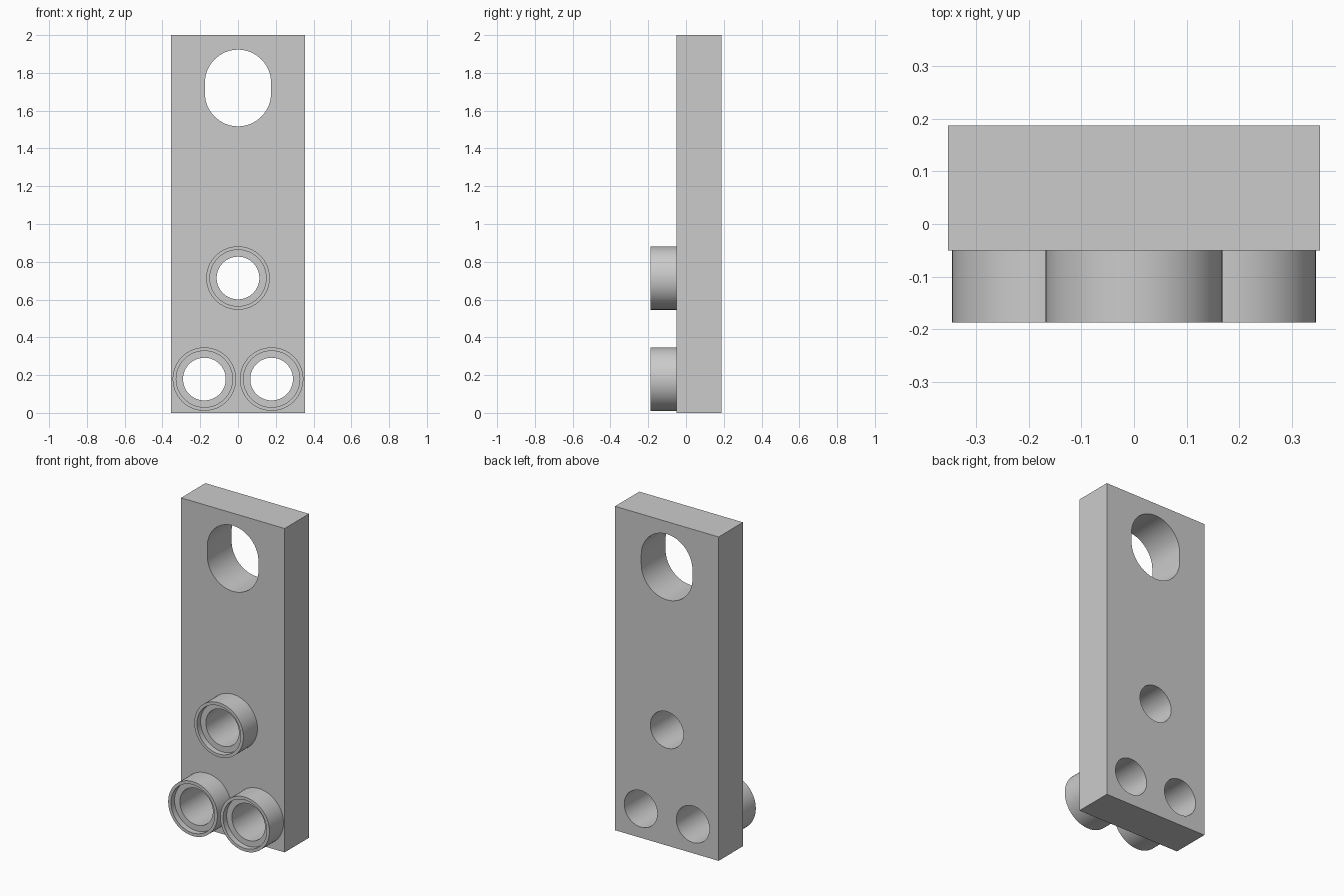
import bpy, bmesh, math
from mathutils import Matrix, Vector

cube = bpy.data.objects.get("Cube")
if cube:
    bpy.data.objects.remove(cube, do_unlink=True)

GREY = (0.6, 0.6, 0.6, 1.0)
mat = bpy.data.materials.new("plain grey")
mat.use_nodes = True
mat.diffuse_color = GREY
mat.node_tree.nodes["Principled BSDF"].inputs["Base Color"].default_value = GREY

HALF_WIDTH, HEIGHT = 0.354, 2.0
FRONT, BACK = -0.05, 0.187          # plate faces
BOSS_FRONT = -0.187
BORE, LIP, OUTER = 0.113, 0.149, 0.168
RECESS = 0.035
SEGMENTS = 64
bosses = {"upper_boss": (0, 0.714),
          "left_boss": (0.178, 0.179),
          "right_boss": (-0.178, 0.179)}


def rounded_loop(cx, cz, radius, stretch=0.0):
    """Circle points, with the two halves pulled apart to make a slot."""
    points = []
    for half, start in ((1, 0), (-1, math.pi)):
        for i in range(SEGMENTS // 2 + 1):
            a = start + math.pi * i / (SEGMENTS // 2)
            if stretch == 0 and i == SEGMENTS // 2:
                continue
            points.append((cx + radius * math.cos(a),
                           cz + radius * math.sin(a) + half * stretch))
    return points


def finish(obj):
    """Weld, face outwards, colour and shade."""
    bm = bmesh.new()
    bm.from_mesh(obj.data)
    bmesh.ops.remove_doubles(bm, verts=bm.verts, dist=0.0002)
    bmesh.ops.recalc_face_normals(bm, faces=bm.faces)
    bm.to_mesh(obj.data)
    bm.free()
    obj.data.materials.clear()
    obj.data.materials.append(mat)
    bpy.ops.object.select_all(action='DESELECT')
    obj.select_set(True)
    bpy.context.view_layer.objects.active = obj
    bpy.ops.object.shade_smooth_by_angle(angle=math.radians(30))


# Plate: rectangular outline with a slot and three bores, extruded
outline = [(-HALF_WIDTH, 0), (HALF_WIDTH, 0), (HALF_WIDTH, HEIGHT), (-HALF_WIDTH, HEIGHT)]
loops = [outline, rounded_loop(0, 1.72, 0.175, 0.028)]
loops += [rounded_loop(x, z, BORE) for x, z in bosses.values()]

curve = bpy.data.curves.new("plate", 'CURVE')
curve.dimensions = '2D'
curve.fill_mode = 'BOTH'
curve.extrude = (BACK - FRONT) / 2
for loop in loops:
    spline = curve.splines.new('POLY')
    spline.points.add(len(loop) - 1)
    for point, (x, z) in zip(spline.points, loop):
        point.co = (x, z, 0, 1)
    spline.use_cyclic_u = True
plate = bpy.data.objects.new("plate", curve)
bpy.context.collection.objects.link(plate)
bpy.ops.object.select_all(action='DESELECT')
plate.select_set(True)
bpy.context.view_layer.objects.active = plate
bpy.ops.object.convert(target='MESH')
plate = bpy.context.view_layer.objects.active
plate.data.transform(Matrix.Translation((0, (FRONT + BACK) / 2, 0))
                     @ Matrix.Rotation(math.pi / 2, 4, 'X'))
finish(plate)

# Bosses: lathed sleeve with a shallow recess inside the lip
profile = [(OUTER, FRONT), (OUTER, BOSS_FRONT), (LIP, BOSS_FRONT),
           (LIP, BOSS_FRONT + RECESS), (BORE, BOSS_FRONT + RECESS), (BORE, FRONT)]
for name, (x, z) in bosses.items():
    bm = bmesh.new()
    verts = [bm.verts.new((r, y, 0)) for r, y in profile]
    edges = [bm.edges.new(pair) for pair in zip(verts, verts[1:] + verts[:1])]
    bmesh.ops.spin(bm, geom=verts + edges, cent=(0, 0, 0), axis=(0, 1, 0),
                   angle=math.tau, steps=SEGMENTS, use_merge=True)
    bmesh.ops.translate(bm, verts=bm.verts, vec=Vector((x, 0, z)))
    mesh = bpy.data.meshes.new(name)
    bm.to_mesh(mesh)
    bm.free()
    boss = bpy.data.objects.new(name, mesh)
    bpy.context.collection.objects.link(boss)
    finish(boss)
